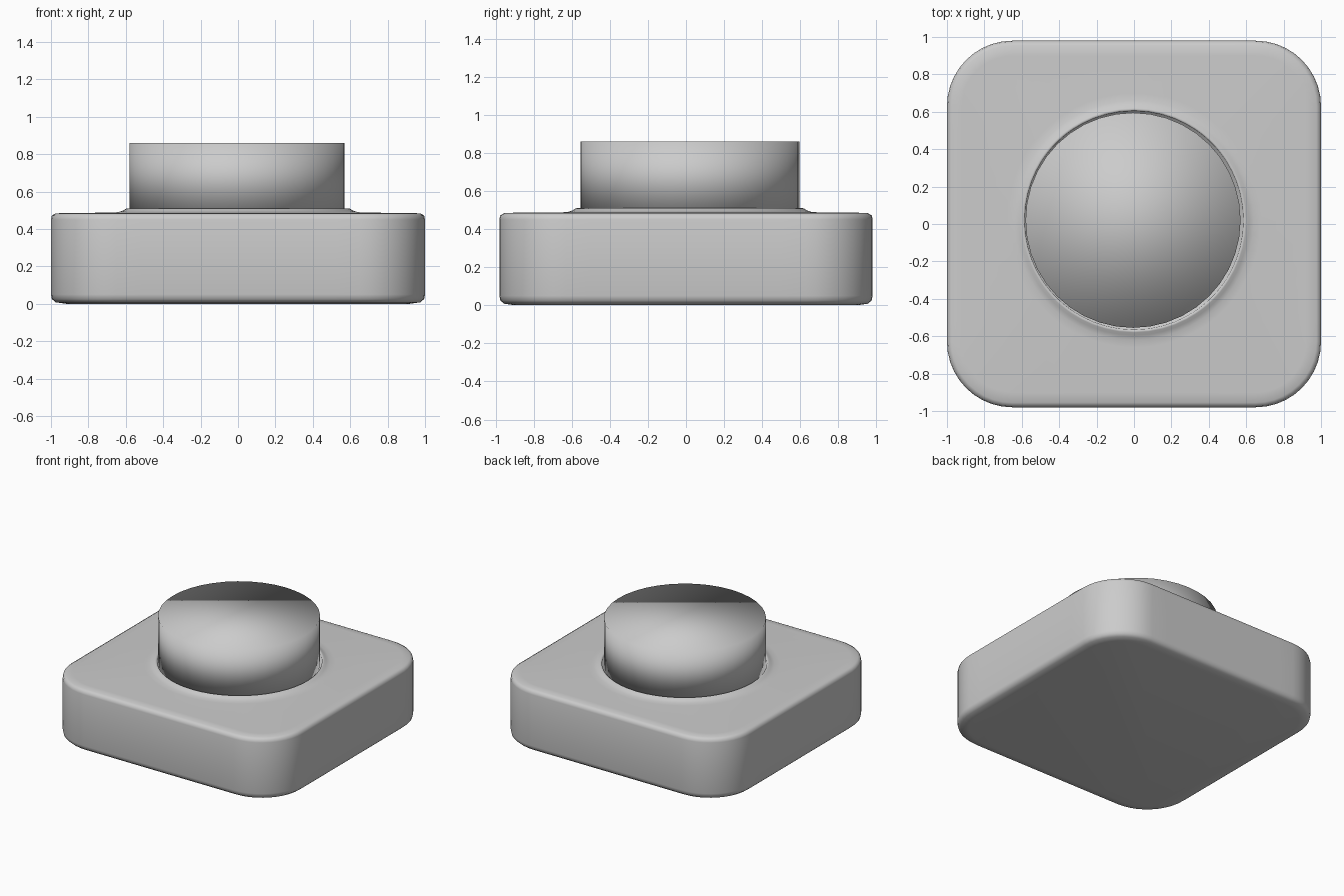
import bpy, bmesh
from math import sin, cos, pi, atan2

if "Cube" in bpy.data.objects:
    bpy.data.objects.remove(bpy.data.objects["Cube"])


def lofted(name, rings):
    """Closed smooth body from a stack of matching rings, bottom to top."""
    bm = bmesh.new()
    loops = [[bm.verts.new(p) for p in ring] for ring in rings]
    for a, b in zip(loops, loops[1:]):
        for i in range(len(a)):
            j = (i + 1) % len(a)
            bm.faces.new((a[i], a[j], b[j], b[i]))
    bm.faces.new(loops[0][::-1])
    bm.faces.new(loops[-1])
    for f in bm.faces:
        f.smooth = True
    mesh = bpy.data.meshes.new(name)
    bm.to_mesh(mesh)
    bm.free()
    obj = bpy.data.objects.new(name, mesh)
    bpy.context.collection.objects.link(obj)
    return obj


def rounded_square(inset, z, r=0.35, hx=1.0, hy=0.98, arc=10, side=10):
    hx, hy, r = hx - inset, hy - inset, r - inset
    corners = [(1, 1), (-1, 1), (-1, -1), (1, -1)]
    arcs = [[(sx * (hx - r) + r * cos(k * pi / 2 + t * pi / 2 / arc),
              sy * (hy - r) + r * sin(k * pi / 2 + t * pi / 2 / arc))
             for t in range(arc + 1)] for k, (sx, sy) in enumerate(corners)]
    pts = []
    for k in range(4):
        pts += arcs[k]
        p, q = arcs[k][-1], arcs[(k + 1) % 4][0]
        pts += [(p[0] + (q[0] - p[0]) * t / side, p[1] + (q[1] - p[1]) * t / side)
                for t in range(1, side)]
    return [(x, y, z) for x, y in pts]


outline = rounded_square(0, 0)


def lip_circle(radius, z, cx=0.0, cy=0.02):
    angles = [atan2(y, x) for x, y, _ in outline]
    return [(cx + radius * cos(a), cy + radius * sin(a), z) for a in angles]


# Base: rounded slab with a raised lip and shallow seat for the button
slab = [(0.08, 0), (0.025, 0.008), (0.005, 0.025), (0, 0.05),
        (0, 0.45), (0.005, 0.472), (0.025, 0.483), (0.08, 0.486)]
lip = [(0.68, 0.487), (0.64, 0.490), (0.615, 0.498), (0.60, 0.508),
       (0.592, 0.51), (0.585, 0.505), (0.582, 0.48)]
lofted("base", [rounded_square(i, z) for i, z in slab]
       + [lip_circle(r, z) for r, z in lip])

# Button: short round knob standing in the seat
lofted("button", [[(-0.005 + 0.575 * cos(2 * pi * k / 40),
                    0.02 + 0.575 * sin(2 * pi * k / 40), z) for k in range(40)]
                  for z in (0.485, 0.86)])
